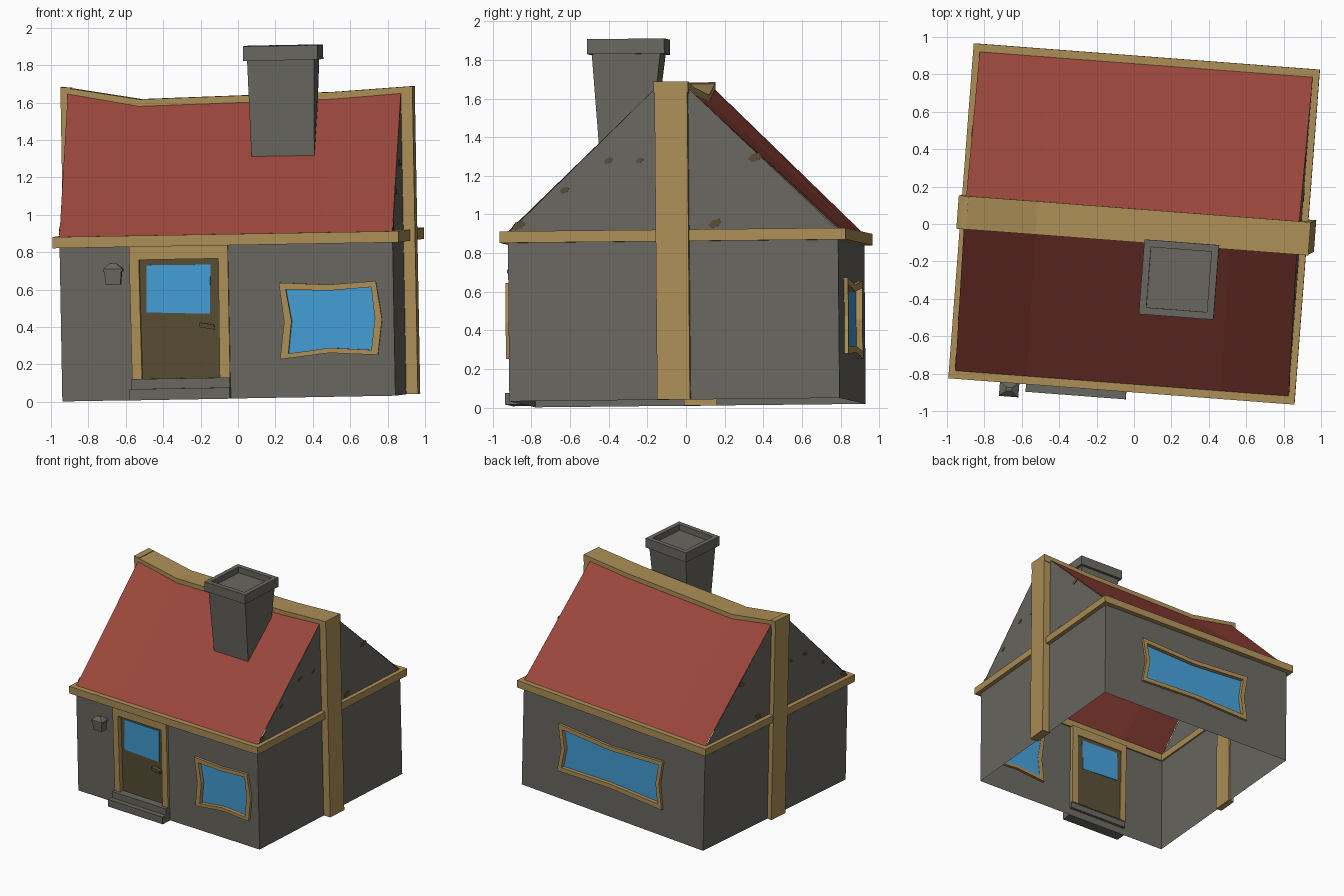
import bpy, bmesh, math
from mathutils import Matrix, Vector

if "Cube" in bpy.data.objects:
    bpy.data.objects.remove(bpy.data.objects["Cube"])

# The whole cottage is turned and leans slightly
LEAN = (Matrix.Translation((0.016, 0.008, 0.026)) @ Matrix.Rotation(-0.018, 4, 'Y')
        @ Matrix.Rotation(0.009, 4, 'X') @ Matrix.Rotation(-0.076, 4, 'Z'))
W, D, EAVE = 0.893, 0.857, 0.87          # half width, half depth, eave height
RY = 0.085                               # half width of the ridge
RIDGE = [(-W, 1.64), (-0.51, 1.567), (0.53, 1.588), (W, 1.612)]


def mat(name, r, g, b):
    m = bpy.data.materials.new(name)
    m.diffuse_color = [((c / 255 + 0.055) / 1.055) ** 2.4 for c in (r, g, b)] + [1]
    m.use_nodes = True
    m.node_tree.nodes["Principled BSDF"].inputs["Base Color"].default_value = m.diffuse_color
    return m


STONE = mat("stone grey", 105, 103, 96)
ROOF = mat("roof red", 156, 71, 60)
WOOD = mat("light wood", 173, 143, 87)
GLASS = mat("window blue", 68, 158, 214)
DARK = mat("dark wood", 88, 77, 52)


def finish(name, bm, m, solid=True):
    if solid:
        bmesh.ops.recalc_face_normals(bm, faces=bm.faces[:])
    bm.transform(LEAN)
    me = bpy.data.meshes.new(name)
    bm.to_mesh(me)
    bm.free()
    me.materials.append(m)
    ob = bpy.data.objects.new(name, me)
    bpy.context.collection.objects.link(ob)
    return ob


def loft(name, m, loops, cap0=True, cap1=True):
    """Skin between successive closed loops of points."""
    bm = bmesh.new()
    rings = [[bm.verts.new(p) for p in lp] for lp in loops]
    n = len(rings[0])
    for a, b in zip(rings, rings[1:]):
        for i in range(n):
            bm.faces.new((a[i], a[(i + 1) % n], b[(i + 1) % n], b[i]))
    if cap0:
        bm.faces.new(rings[0])
    if cap1:
        bm.faces.new(rings[-1])
    return finish(name, bm, m)


def rect(cx, cy, hx, hy, z):
    return [(cx - hx, cy - hy, z), (cx + hx, cy - hy, z), (cx + hx, cy + hy, z), (cx - hx, cy + hy, z)]


def box(name, m, x0, x1, y0, y1, z0, z1):
    a = ((x0 + x1) / 2, (y0 + y1) / 2, (x1 - x0) / 2, (y1 - y0) / 2)
    return loft(name, m, [rect(*a, z0), rect(*a, z1)])


def sheet(name, m, polys):
    bm = bmesh.new()
    for p in polys:
        bm.faces.new([bm.verts.new(q) for q in p])
    bmesh.ops.remove_doubles(bm, verts=bm.verts[:], dist=1e-4)
    return finish(name, bm, m, False)


def at(loop, y):
    return [(x, y, z) for x, z in loop]


def frame(name, outer, inner, s, y_out, y_in):
    """Wooden surround between two outlines; s = -1 front, 1 back."""
    lo = [at(outer, s * y_in), at(outer, s * y_out), at(inner, s * y_out), at(inner, s * y_in)]
    return loft(name, WOOD, lo + [lo[0]], False, False)


def wall(name, s, holes):
    """Long wall with real openings."""
    bm = bmesh.new()
    edges = []
    for lp in [[(-W, 0), (W, 0), (W, EAVE), (-W, EAVE)]] + holes:
        vs = [bm.verts.new((x, s * D, z)) for x, z in lp]
        edges += [bm.edges.new((vs[i - 1], vs[i])) for i in range(len(vs))]
    bmesh.ops.triangle_fill(bm, use_beauty=True, edges=edges, normal=(0, s, 0))
    return finish(name, bm, STONE, False)


# Crooked windows and door outlines (x, z)
front_out = [(.28, .615), (.545, .6), (.80, .615), (.83, .41), (.805, .22), (.545, .235), (.28, .205), (.305, .405)]
front_in = [(.317, .577), (.55, .568), (.775, .583), (.792, .415), (.77, .247), (.545, .262), (.325, .235), (.345, .41)]
back_out = [(-.495, .63), (.02, .60), (.535, .63), (.50, .43), (.535, .235), (.02, .25), (-.495, .225), (-.465, .43)]
back_in = [(-.455, .592), (.02, .565), (.495, .592), (.465, .43), (.495, .272), (.02, .285), (-.455, .265), (-.43, .43)]
door_out = [(-.52, .82), (.01, .825), (.01, .11), (-.515, .11)]
door_in = [(-.468, .75), (-.042, .75), (-.045, .11), (-.462, .11)]
pane = [(-.43, .72), (-.087, .718), (-.094, .455), (-.434, .468)]

# Walls and windows
wall("front_wall", -1, [front_in, door_in])
wall("back_wall", 1, [back_in])
for nm, o, i, s in (("front_window", front_out, front_in, -1), ("back_window", back_out, back_in, 1)):
    frame(nm + "_frame", o, i, s, 0.878, 0.835)
    loft(nm + "_glass", GLASS, [at(i, s * 0.838), at(i, s * 0.846)])

# Door with pane, handle and two steps
frame("door_frame", door_out, door_in, -1, 0.878, 0.825)
loft("door", DARK, [at(door_in, -0.832), at(door_in, -0.842)])
loft("door_pane", GLASS, [at(pane, -0.828), at(pane, -0.847)])
loft("door_handle", DARK, [at([(-.15, .41), (-.07, .395), (-.07, .37), (-.15, .385)], y) for y in (-.842, -.875)])
box("lower_step", STONE, -.525, .012, -.947, -D, 0, .06)
box("upper_step", STONE, -.52, .01, -.905, -.835, .06, .113)

# Side walls with gables, and their posts
for s, nm, x_out, top in ((-1, "left", .932, 1.64), (1, "right", .955, 1.612)):
    x = s * W
    side = [(x, -D, 0), (x, D, 0), (x, D, EAVE), (x, RY, top), (x, -RY, top), (x, -D, EAVE)]
    sheet(nm + "_wall", STONE, [side[::s]])
    xs = sorted((s * x_out, s * (W - .012)))
    box(nm + "_post", WOOD, *xs, -RY, RY, 0, top + .03)

# Roof slopes with a sagging ridge
for s, nm in ((-1, "front"), (1, "back")):
    polys = []
    for (xa, za), (xb, zb) in zip(RIDGE, RIDGE[1:]):
        p = [(xa, s * D, EAVE + .008), (xb, s * D, EAVE + .008), (xb, s * RY, zb), (xa, s * RY, za)]
        polys.append(p[::-s])
    sheet(nm + "_roof", ROOF, polys)

# Ridge beam
ends = [(-.932, 1.64), RIDGE[1], RIDGE[2], (.955, 1.612)]
loft("ridge_beam", WOOD, [[(x, -RY - .004, z - .025), (x, RY + .004, z - .025), (x, RY + .004, z + .034),
                           (x, -RY - .004, z + .034)] for x, z in ends])

# Eave band around the house
band = [rect(0, 0, *h, z) for h, z in (((.88, .845), .82), ((.928, .898), .82), ((.928, .898), .88), ((.88, .845), .88))]
loft("eave_band", WOOD, band + [band[0]], False, False)

# Chimney: shaft cut along the roof slope, and a hollow cap
cx, cy = .279, -.268
foot = rect(cx, cy, .168, .142, 0)
foot = [(x, y, 1.27 if y < cy else 1.52) for x, y, z in foot]
loft("chimney_shaft", STONE, [foot, rect(cx, cy, .18, .178, 1.80)])
loft("chimney_cap", STONE, [rect(cx, cy, .2, .2, 1.80), rect(cx, cy, .2, .2, 1.878),
                            rect(cx, cy, .162, .162, 1.878), rect(cx, cy, .162, .162, 1.83)])

# Wall lantern
lx, ly = -.602, -.933
loft("lantern", STONE, [rect(lx, ly, .04, .03, .62), rect(lx, ly, .045, .035, .69),
                        rect(lx, ly, .052, .04, .69), rect(lx, ly, .052, .04, .705), rect(lx, ly, .015, .01, .735)])
box("lantern_bracket", STONE, lx - .01, lx + .01, ly, -D, .66, .69)

# Small weathered patches on the gables
spots = [(-.80, .91, .035), (-.56, 1.09, .025), (-.33, 1.24, .026), (.43, 1.25, .036), (.22, .91, .035), (-.17, 1.24, .02)]
for s in (-1, 1):
    for y, z, r in spots:
        lp = [[(s * (W + t), y + r * math.cos(k * math.pi / 3), z + .7 * r * math.sin(k * math.pi / 3 + .4))
               for k in range(6)] for t in (0, .003)]
        loft("wall_patch", DARK, lp)
